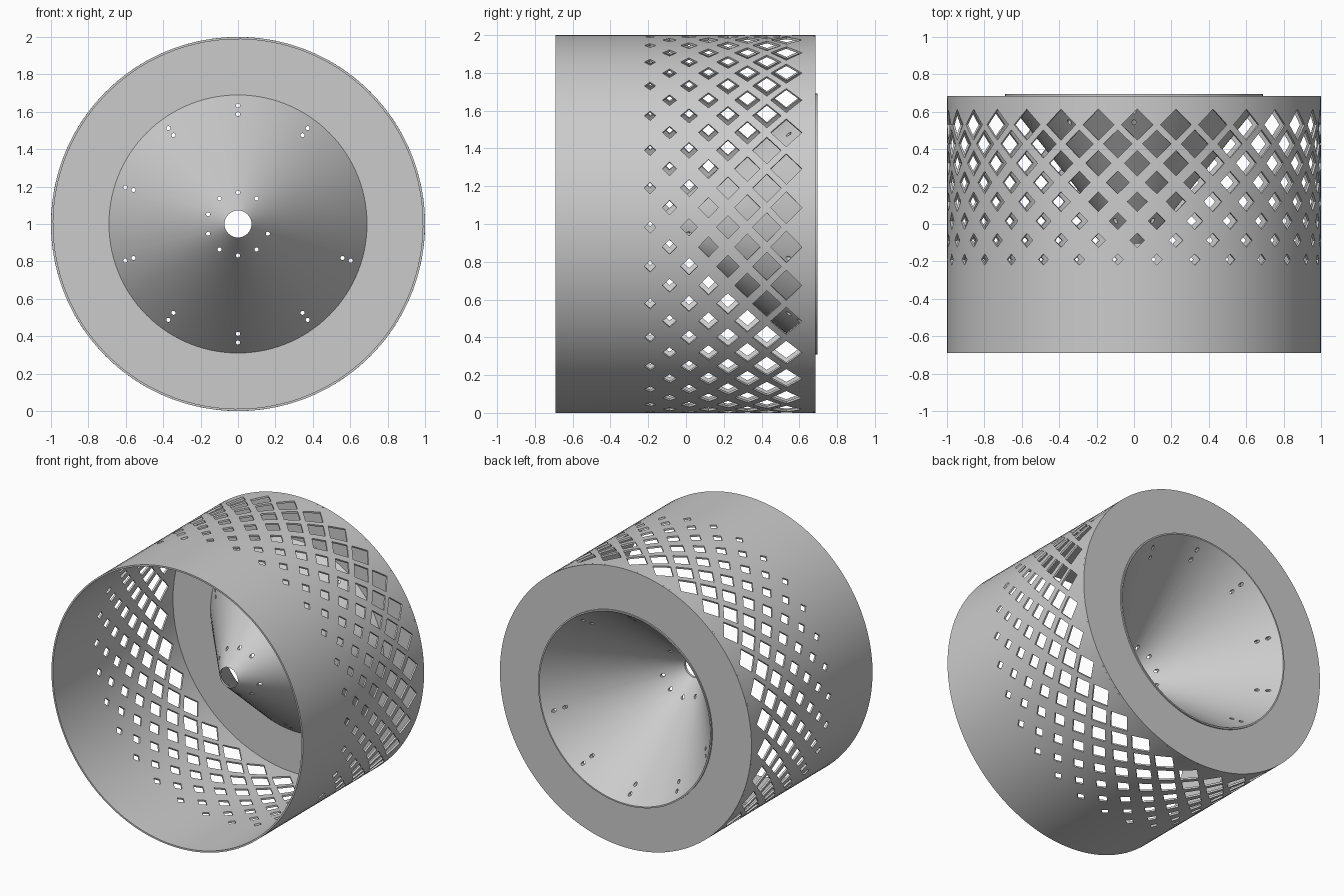
import bpy, bmesh, math
from mathutils import Matrix, Vector

if "Cube" in bpy.data.objects:
    bpy.data.objects.remove(bpy.data.objects["Cube"])

N, ROWS = 30, 8                 # diamonds per ring, number of rings
DU, DV = math.radians(6), 0.103 # half cell pitch: angle, depth
V0 = -0.19                      # depth of the smallest diamonds
FRONT, BACK = -0.69, 0.673
WALL = 0.012


def new_object(name, bm):
    me = bpy.data.meshes.new(name)
    bm.to_mesh(me)
    bm.free()
    ob = bpy.data.objects.new(name, me)
    bpy.context.collection.objects.link(ob)
    return ob


def activate(ob):
    bpy.ops.object.select_all(action='DESELECT')
    ob.select_set(True)
    bpy.context.view_layer.objects.active = ob


def finish(ob):
    activate(ob)
    for m in list(ob.modifiers):
        bpy.ops.object.modifier_apply(modifier=m.name)
    bpy.ops.object.shade_smooth_by_angle(angle=math.radians(30))


def lathe(name, profile, steps=120):
    """Closed (radius, depth) profile turned about the drum axis."""
    bm = bmesh.new()
    rings = []
    for i in range(steps):
        a = 2 * math.pi * i / steps
        rings.append([bm.verts.new((r * math.cos(a), y, 1 + r * math.sin(a))) for r, y in profile])
    k = len(profile)
    for i in range(steps):
        p, q = rings[i], rings[(i + 1) % steps]
        for j in range(k):
            bm.faces.new((p[j], p[(j + 1) % k], q[(j + 1) % k], q[j]))
    bmesh.ops.recalc_face_normals(bm, faces=bm.faces)
    return new_object(name, bm)


# Perforated drum wall: flat diamond lattice, sliced, then wrapped
bm = bmesh.new()


def face(*pts):
    bm.faces.new([bm.verts.new((u, v, 0)) for u, v in pts])


for row in range(ROWS):
    v = V0 + row * DV
    s = (0.03 + 0.053 * row / (ROWS - 1)) / DV
    for i in range(N):
        u = (2 * i + row % 2) * DU
        dirs = [(DU, 0), (0, DV), (-DU, 0), (0, -DV)]
        outer = [(u + a, v + b) for a, b in dirs]
        inner = [(u + a * s, v + b * s) for a, b in dirs]
        for j in range(4):
            k = (j + 1) % 4
            face(outer[j], outer[k], inner[k], inner[j])
        # plain borders before the first and after the last ring
        for row_end, edge, d in ((0, FRONT, -DV), (ROWS - 1, BACK, DV)):
            if row == row_end:
                for e in (-DU, DU):
                    face((u + e, v), (u, v + d), (u, edge), (u + e, edge))
bmesh.ops.remove_doubles(bm, verts=bm.verts, dist=1e-5)
for i in range(-3, 126):
    bmesh.ops.bisect_plane(bm, geom=bm.verts[:] + bm.edges[:] + bm.faces[:], dist=1e-5,
                           plane_co=(math.radians(3 * i), 0, 0), plane_no=(1, 0, 0))
for p in bm.verts:
    a = p.co.x - math.radians(1)
    p.co = (math.cos(a), p.co.y, 1 + math.sin(a))
bmesh.ops.remove_doubles(bm, verts=bm.verts, dist=1e-5)
bm.normal_update()
flip = []
for f in bm.faces:
    c = f.calc_center_median()
    if f.normal.dot(Vector((c.x, 0, c.z - 1))) < 0:
        flip.append(f)
bmesh.ops.reverse_faces(bm, faces=flip)
drum = new_object("drum_wall", bm)
m = drum.modifiers.new("thickness", 'SOLIDIFY')
m.thickness = WALL
m.offset = -1
finish(drum)

# Flat ring closing the back
finish(lathe("back_plate", [(1, BACK), (1, 0.685), (0.685, 0.685), (0.685, BACK)]))

# Funnel with a small lip behind the plate
cone = lathe("cone", [(0.69, 0.673), (0.072, -0.105), (0.072, -0.088), (0.68, 0.695), (0.69, 0.695)])

# Small screw holes through the funnel (one direction is left solid)
bm = bmesh.new()
for i in range(1, 10):
    a = math.radians(18 + 36 * i)
    for r in (0.168, 0.587, 0.634):
        y = -0.105 + (r - 0.072) * 0.778 / 0.618
        mat = Matrix.Translation((r * math.cos(a), y, 1 + r * math.sin(a))) @ Matrix.Rotation(math.pi / 2, 4, 'X')
        bmesh.ops.create_cone(bm, cap_ends=True, segments=12, radius1=0.011, radius2=0.011,
                              depth=0.12, matrix=mat)
cutter = new_object("screw_hole_cutter", bm)
cutter.hide_render = True
m = cone.modifiers.new("holes", 'BOOLEAN')
m.operation = 'DIFFERENCE'
m.solver = 'EXACT'
m.object = cutter
finish(cone)
bpy.data.objects.remove(cutter)
